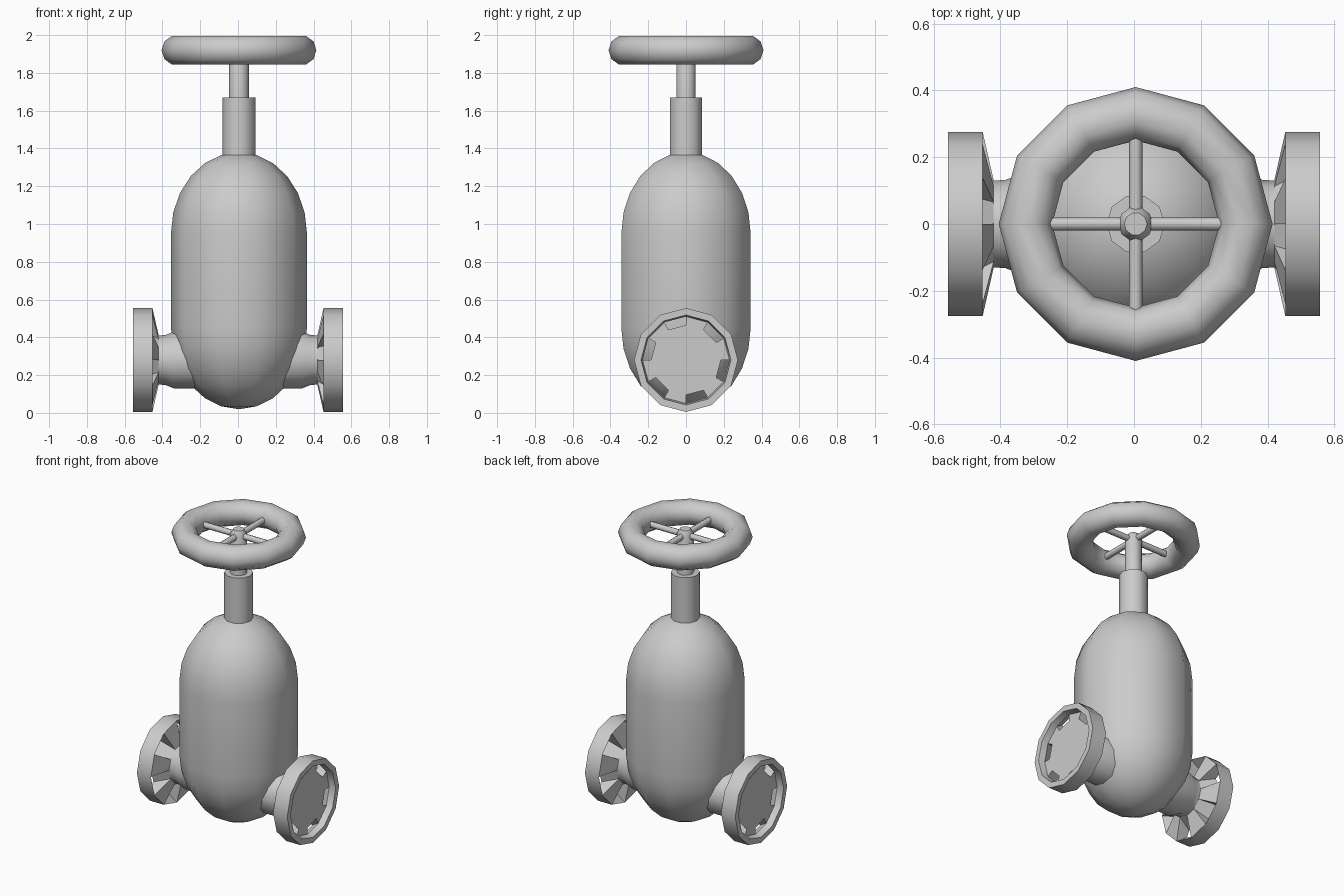
import bpy
import bmesh
from math import sin, cos, pi, radians
from mathutils import Matrix

if "Cube" in bpy.data.objects:
    bpy.data.objects.remove(bpy.data.objects["Cube"])

# One plain grey metal for the whole valve
metal = bpy.data.materials.new("grey metal")
metal.use_nodes = True
GREY = (0.6, 0.6, 0.6, 1)
metal.diffuse_color = GREY
metal.node_tree.nodes["Principled BSDF"].inputs["Base Color"].default_value = GREY

AXIS = Matrix.Translation((0.005, 0, 0))
ALONG_X = Matrix.Rotation(pi / 2, 4, "Y")
PIPE_HEIGHT = 0.28


def finish(bm, name, matrix, angle=50):
    bmesh.ops.remove_doubles(bm, verts=bm.verts, dist=1e-5)
    bmesh.ops.recalc_face_normals(bm, faces=bm.faces)
    bm.transform(matrix)
    mesh = bpy.data.meshes.new(name)
    bm.to_mesh(mesh)
    bm.free()
    mesh.materials.append(metal)
    obj = bpy.data.objects.new(name, mesh)
    bpy.context.collection.objects.link(obj)
    bpy.ops.object.select_all(action="DESELECT")
    obj.select_set(True)
    bpy.context.view_layer.objects.active = obj
    bpy.ops.object.shade_smooth_by_angle(angle=radians(angle))
    return obj


def make_rings(bm, profile, sides):
    """Rings of vertices from (radius, height) points."""
    return [[bm.verts.new((r * cos(2 * pi * i / sides), r * sin(2 * pi * i / sides), h))
             for i in range(sides)] for r, h in profile]


def quad(rings, level, i):
    j = (i + 1) % len(rings[level])
    a, b = rings[level], rings[level + 1]
    return [a[i], a[j], b[j], b[i]]


def lathe(name, profile, sides, matrix=AXIS, angle=50):
    bm = bmesh.new()
    rings = make_rings(bm, profile, sides)
    for level in range(len(rings) - 1):
        for i in range(sides):
            bm.faces.new(quad(rings, level, i))
    bm.faces.new(rings[0][::-1])
    bm.faces.new(rings[-1])
    return finish(bm, name, matrix, angle)


# Capsule body: two rounded ends joined by a straight wall
R, DOME, LOW, HIGH = 0.36, 0.43, 0.45, 0.95
steps = [k * pi / 12 for k in range(7)]
lower = [(max(R * sin(a), 0.004), LOW - DOME * cos(a)) for a in steps]
upper = [(max(R * sin(a), 0.004), HIGH + DOME * cos(a)) for a in reversed(steps)]
lathe("body", lower + upper, 10)

# Bonnet and stem
lathe("bonnet", [(0.088, 1.3), (0.088, 1.67)], 10)
lathe("stem", [(0.052, 1.6), (0.052, 1.93), (0.034, 1.96)], 10)

# Handwheel rim
RIM, TUBE, WHEEL_Z = 0.33, 0.08, 1.92
bm = bmesh.new()
loop = [(RIM + TUBE * cos(2 * pi * k / 10), TUBE * sin(2 * pi * k / 10)) for k in range(10)]
rings = make_rings(bm, loop + loop[:1], 12)
for level in range(10):
    for i in range(12):
        bm.faces.new(quad(rings, level, i))
finish(bm, "handwheel_rim", AXIS @ Matrix.Translation((0, 0, WHEEL_Z)))

# Handwheel spokes
for k, side in enumerate(("left", "back", "right", "front")):
    place = AXIS @ Matrix.Translation((0, 0, WHEEL_Z)) @ Matrix.Rotation(k * pi / 2, 4, "Z")
    lathe("spoke_" + side, [(0.02, 0.01), (0.02, 0.27)], 8, place @ ALONG_X)


def flange(name, matrix):
    """Dished flange whose every second sector has a bolt pocket cut through."""
    bm = bmesh.new()
    profile = [(0.13, 0.42), (0.275, 0.453), (0.275, 0.557), (0.238, 0.557),
               (0.23, 0.515), (0.185, 0.515)]
    rings = make_rings(bm, profile, 12)
    for level in range(5):
        for i in range(12):
            if level in (0, 4) and i % 2 == 0:
                continue
            bm.faces.new(quad(rings, level, i))
    bm.faces.new(rings[5])
    # Pocket walls from the sloped back to the hole in the front disc
    for i in range(0, 12, 2):
        j = i + 1
        outer = [rings[0][i], rings[0][j], rings[1][j], rings[1][i]]
        inner = [rings[5][i], rings[5][j], rings[4][j], rings[4][i]]
        for k in range(4):
            n = (k + 1) % 4
            bm.faces.new([outer[k], outer[n], inner[n], inner[k]])
    finish(bm, name, matrix, 40)


# Side pipes and flanges, turned half round for the second side
for side, turn in (("left", 0), ("right", pi)):
    place = Matrix.Rotation(turn, 4, "Z") @ Matrix.Translation((0, 0, PIPE_HEIGHT)) @ ALONG_X
    lathe("pipe_" + side, [(0.15, 0.1), (0.15, 0.34), (0.132, 0.385), (0.13, 0.421)], 12, place)
    flange("flange_" + side, place)
